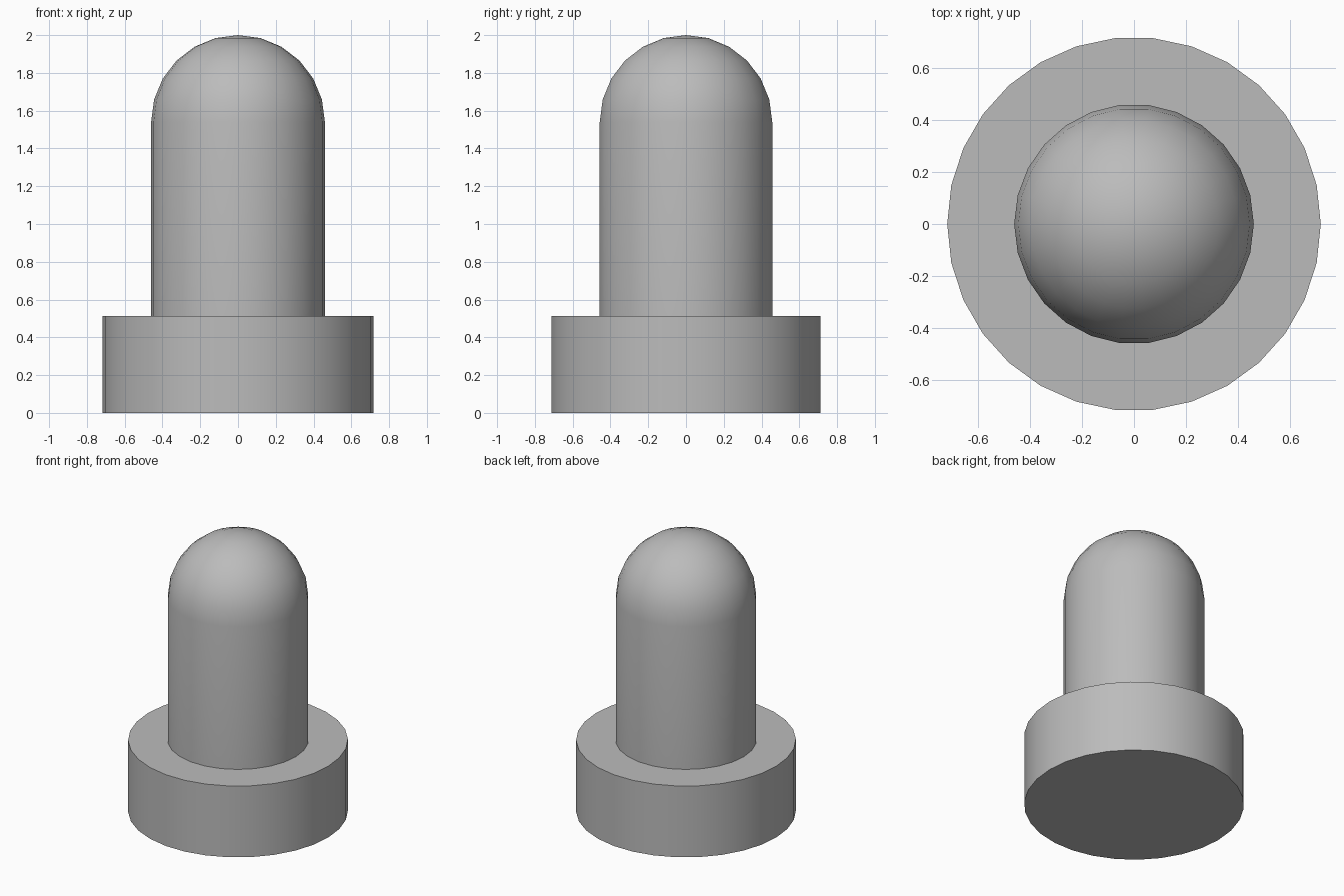
import bpy
import math

if "Cube" in bpy.data.objects:
    bpy.data.objects.remove(bpy.data.objects["Cube"])

GREY = (0.5, 0.5, 0.5, 1.0)
mat = bpy.data.materials.new("plain grey")
mat.use_nodes = True
mat.diffuse_color = GREY
mat.node_tree.nodes["Principled BSDF"].inputs["Base Color"].default_value = GREY


def lathe(name, profile, sides):
    """Turn (radius, height) points about z; a zero radius makes a pole, open ends get flat caps."""
    verts, faces, rings = [], [], []
    for radius, z in profile:
        count = sides if radius > 0 else 1
        rings.append([len(verts) + i for i in range(count)])
        for i in range(count):
            a = math.tau * i / sides
            verts.append((radius * math.cos(a), radius * math.sin(a), z))
    for low, high in zip(rings, rings[1:]):
        for i in range(sides):
            j = (i + 1) % sides
            if len(high) == 1:
                faces.append((low[i], low[j], high[0]))
            else:
                faces.append((low[i], low[j], high[j], high[i]))
    faces.append(rings[0][::-1])
    if len(rings[-1]) > 1:
        faces.append(rings[-1])
    mesh = bpy.data.meshes.new(name)
    mesh.from_pydata(verts, [], faces)
    mesh.materials.append(mat)
    obj = bpy.data.objects.new(name, mesh)
    bpy.context.collection.objects.link(obj)
    bpy.ops.object.select_all(action="DESELECT")
    obj.select_set(True)
    bpy.context.view_layer.objects.active = obj
    bpy.ops.object.shade_smooth_by_angle(angle=math.radians(30))
    return obj


# Wide round base
FLANGE_TOP = 0.513
lathe("base_flange", [(0.717, 0), (0.717, FLANGE_TOP)], 30)

# Pin with a hemispherical tip
R, TOP, STEPS = 0.46, 2.0, 6
profile = [(R, FLANGE_TOP)]
for k in range(STEPS):
    a = math.pi / 2 * k / STEPS
    profile.append((R * math.cos(a), TOP - R + R * math.sin(a)))
profile.append((0, TOP))
lathe("domed_pin", profile, 26)
